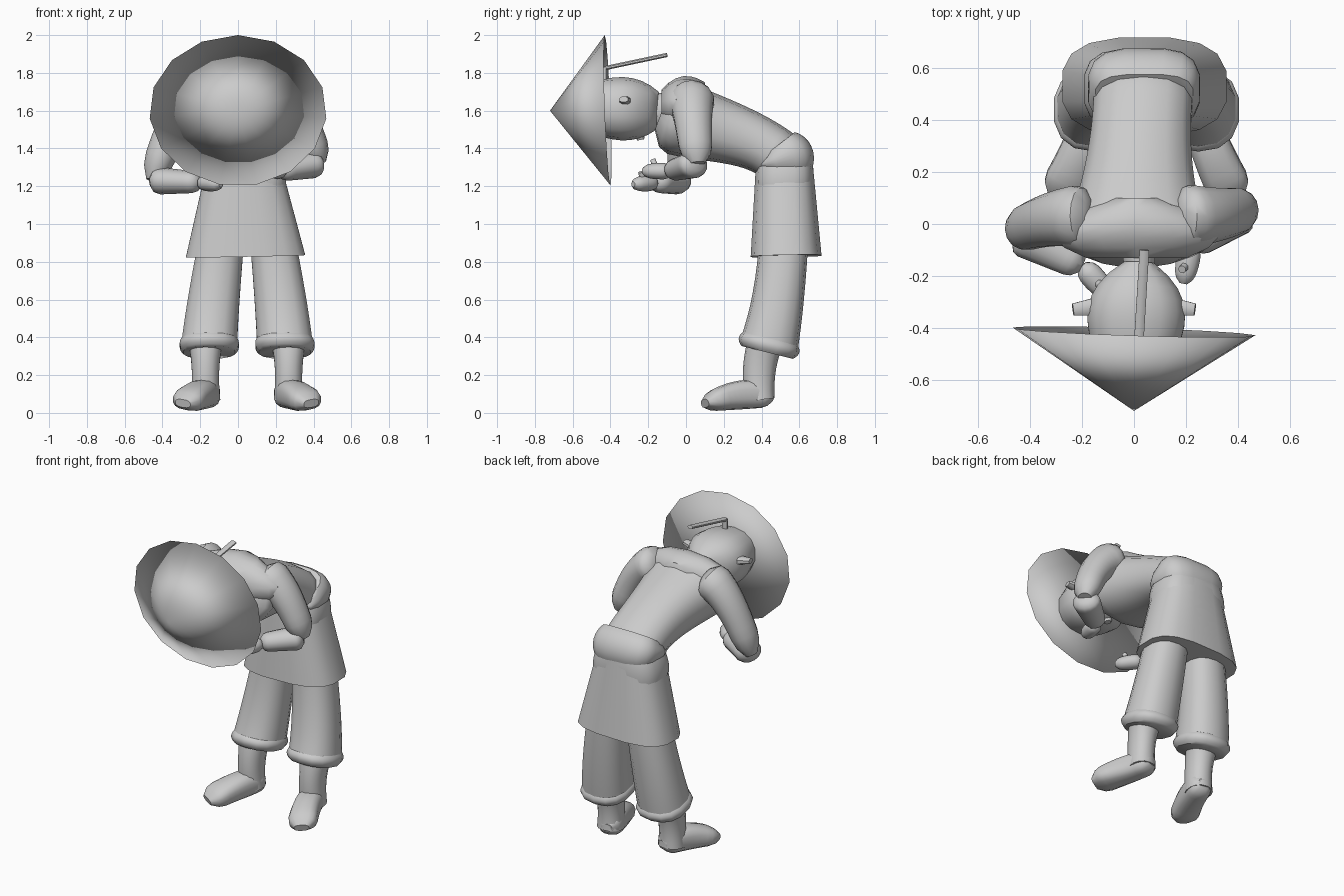
import bpy, bmesh, math
from mathutils import Vector

default_cube = bpy.data.objects.get("Cube")
if default_cube:
    bpy.data.objects.remove(default_cube, do_unlink=True)

# Single clay colour
clay = bpy.data.materials.new("clay_grey")
clay.use_nodes = True
clay.diffuse_color = (.6, .6, .6, 1)
shader = clay.node_tree.nodes["Principled BSDF"]
shader.inputs["Base Color"].default_value = clay.diffuse_color

ACROSS = Vector((1, 0, 0))
FORWARD = Vector((0, 1, 0))


def finish(name, bm, angle=45):
    bmesh.ops.recalc_face_normals(bm, faces=bm.faces)
    mesh = bpy.data.meshes.new(name)
    bm.to_mesh(mesh)
    bm.free()
    mesh.materials.append(clay)
    obj = bpy.data.objects.new(name, mesh)
    bpy.context.collection.objects.link(obj)
    bpy.ops.object.select_all(action="DESELECT")
    obj.select_set(True)
    bpy.context.view_layer.objects.active = obj
    bpy.ops.object.shade_smooth_by_angle(angle=math.radians(angle))


def bezier(controls, t):
    """Blend any number of control points or control sizes."""
    while len(controls) > 1:
        controls = [a * (1 - t) + b * t for a, b in zip(controls, controls[1:])]
    return controls[0]


def sweep(name, path, widths, depths, tip=0, power=1, sides=14, steps=8, ref=ACROSS):
    """Sweep an oval along a curve; tip rounds the ends, power squares the oval."""
    bm = bmesh.new()
    path = [Vector(p) for p in path]
    loops = []
    for i in range(steps + 1):
        t = i / steps
        ahead, behind = min(t + .05, 1), max(t - .05, 0)
        along = (bezier(path, ahead) - bezier(path, behind)).normalized()
        u = (ref - along * ref.dot(along)).normalized()
        v = along.cross(u)
        scale = 1
        edge = min(t, 1 - t)
        if edge < tip:
            scale = max(.5, math.sqrt(1 - (1 - edge / tip) ** 2))
        w, d = bezier(widths, t) * scale, bezier(depths, t) * scale
        loop = []
        for k in range(sides):
            a = math.tau * (k + .5) / sides
            c, s = math.cos(a), math.sin(a)
            c = math.copysign(abs(c) ** power, c)
            s = math.copysign(abs(s) ** power, s)
            loop.append(bm.verts.new(bezier(path, t) + u * c * w + v * s * d))
        loops.append(loop)
    for lower, upper in zip(loops, loops[1:]):
        for k in range(sides):
            n = (k + 1) % sides
            bm.faces.new((lower[k], lower[n], upper[n], upper[k]))
    bm.faces.new(loops[0])
    bm.faces.new(loops[-1])
    finish(name, bm)


def straw_hat(centre, radius, height, segments=15):
    """Cone with a shallow hollow, its apex pointing forward along the lowered head."""
    bm = bmesh.new()
    outer_apex = bm.verts.new(centre - FORWARD * height)
    inner_apex = bm.verts.new(centre - FORWARD * height * .4)
    rim = []
    for k in range(segments):
        a = math.tau * k / segments + math.pi / 2
        c, s = math.cos(a), math.sin(a)
        tilt = -.015 * (c + s)
        rim.append(bm.verts.new(centre + Vector((radius * c, tilt, .4 * s))))
    for k in range(segments):
        edge = rim[k], rim[(k + 1) % segments]
        bm.faces.new((outer_apex, *edge))
        bm.faces.new((inner_apex, *edge))
    finish("straw_hat", bm, 180)


straw_hat(centre=Vector((0, -.415, 1.6)), radius=.47, height=.305)

# Head, facing the ground, with a stiff hair queue
sweep("head", [(0, -.52, 1.62), (.02, -.15, 1.6)],
      widths=[.15, .2, .24, .06], depths=[.13, .17, .2, .1], power=.85)
sweep("neck", [(.02, -.2, 1.6), (.02, 0, 1.6)], widths=[.06, .07], depths=[.09, .1])
sweep("nose", [(0, -.25, 1.5), (0, -.24, 1.445)], widths=[.04, .02], depths=[.04, .02], sides=8)
sweep("hair_queue", [(.02, -.43, 1.825), (.04, -.1, 1.895)],
      widths=[.02], depths=[.012], sides=8)
sweep("queue_root", [(.02, -.43, 1.75), (.02, -.43, 1.83)],
      widths=[.02], depths=[.015], sides=8)

# Bent upper body and collar
sweep("torso", [(.04, .55, 1.3), (.03, .4, 1.48), (.01, .1, 1.5), (.01, -.13, 1.59)],
      widths=[.2, .18, .2, .32], depths=[.15, .12, .2, .2], tip=.12, power=.85, steps=16)
sweep("collar", [(.01, -.13, 1.63), (.01, .1, 1.63)],
      widths=[.2, .42, .32, .1], depths=[.08, .17, .17, .12], steps=6)

# Flared jacket skirt below a folded sash
sweep("jacket_skirt", [(.03, .52, 1.35), (.04, .53, .83)],
      widths=[.19, .32], depths=[.15, .19], power=.7, sides=16)
sweep("sash_upper_fold", [(.04, .49, 1.42), (.04, .53, 1.37), (.035, .53, 1.3)],
      widths=[.19, .24, .2], depths=[.11, .18, .14], power=.65, sides=16)
sweep("sash_lower_fold", [(.035, .525, 1.34), (.03, .52, 1.2)],
      widths=[.2, .23, .225], depths=[.145, .16, .155], power=.65, sides=16)


def leg(label, side):
    """Trouser leg, rolled cuff, shin and turned-out shoe."""
    def part(name, path, widths, depths, **options):
        path = [(.048 + side * x, y, z) for x, y, z in path]
        sweep(label + name, path, widths, depths, **options)

    part("_trouser", [(.13, .52, .95), (.18, .5, .6), (.2, .44, .36)],
         [.12, .14, .15], [.13, .13, .155], power=.85)
    part("_cuff", [(.2, .45, .4), (.2, .43, .32)], [.14, .18, .14], [.14, .19, .14], power=.85)
    part("_shin", [(.22, .43, .4), (.22, .37, .25), (.22, .39, .07)],
         [.1, .06, .08], [.095, .08], power=.9)
    part("_shoe", [(.2, .46, .09), (.23, .3, .12), (.34, .1, .05)],
         [.07, .08, .09], [.06, .1, .045], tip=.15, power=.75, steps=12)


def arm(label, side, elbow, wrist, fingertip):
    """Wide sleeve bent at the elbow, ending in a hand with a thumb."""
    shoulder, bulge = (side * .17, .03, 1.68), (side * .34, .03, 1.62)
    sweep(label + "_upper_sleeve", [shoulder, bulge, elbow],
          [.13, .1, .085], [.12, .09, .075], tip=.15, steps=12, ref=FORWARD)
    sweep(label + "_lower_sleeve", [elbow, wrist],
          [.09, .06], [.075, .055], tip=.15, steps=12, ref=FORWARD)
    sweep(label + "_hand", [wrist, fingertip],
          [.04, .06, .03], [.04, .05, .03], tip=.2, sides=10)
    palm = (Vector(wrist) + Vector(fingertip)) / 2
    sweep(label + "_thumb", [palm, palm + Vector((side * -.02, -.02, .06))],
          [.02, .015], [.02, .015], sides=8)


for label, side in (("left", 1), ("right", -1)):
    leg(label, side)
    sweep(label + "_ear", [(side * .16, -.32, 1.65), (side * .235, -.33, 1.66)],
          [.035, .025], [.025, .015], power=.8, sides=8, ref=FORWARD)

arm("left", 1, elbow=(.43, .06, 1.32), wrist=(.22, -.08, 1.28), fingertip=(.19, -.23, 1.28))
arm("right", -1, elbow=(-.45, -.03, 1.23), wrist=(-.2, -.16, 1.22), fingertip=(-.09, -.28, 1.21))
